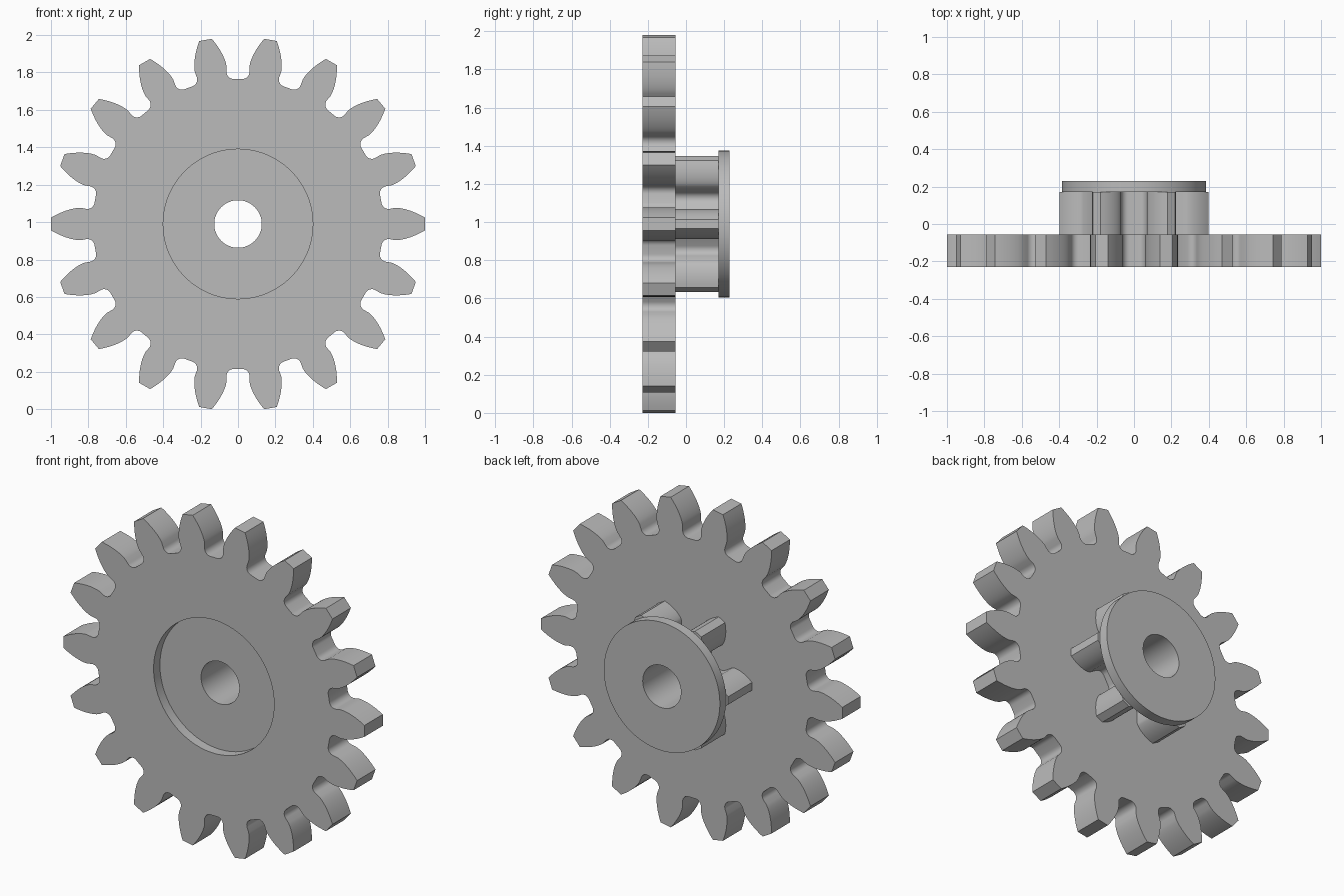
import bpy, bmesh, math
from math import sin, cos, tan, acos, pi

cube = bpy.data.objects.get("Cube")
if cube:
    bpy.data.objects.remove(cube)

MODULE, CENTRE_Z = 0.1, 0.99
FRONT, RECESS, GEAR_BACK, PINION_BACK, BACK = -0.229, -0.169, -0.055, 0.17, 0.229

grey = bpy.data.materials.new("plain grey")
grey.use_nodes = True
grey.diffuse_color = (0.5, 0.5, 0.5, 1)
grey.node_tree.nodes["Principled BSDF"].inputs["Base Color"].default_value = (0.5, 0.5, 0.5, 1)


def circle(radius, count=96):
    return [(radius * cos(2 * pi * i / count), radius * sin(2 * pi * i / count))
            for i in range(count)]


def involute(angle):
    return tan(angle) - angle


def gear_outline(teeth, fillet=0.038, steps=8):
    """Involute outline with 20 degree pressure angle and rounded roots."""
    pitch = MODULE * teeth / 2
    base, tip, root = pitch * cos(pi / 9), pitch + MODULE, pitch - 1.25 * MODULE
    side = []
    # flank of one gap, from the tip down to the base circle
    for i in range(steps + 1):
        r = tip + (base - tip) * i / steps
        half_tooth = pi / (2 * teeth) + involute(pi / 9) - involute(acos(min(1, base / r)))
        a = pi / teeth - half_tooth
        side.append((r * cos(a), r * sin(a)))
    # rounded corner at the root
    h = side[-1][1]
    for i in range(steps + 1):
        a = pi / 2 * (1 + i / steps)
        side.append((root + fillet + fillet * cos(a), h - fillet + fillet * sin(a)))
    gap = [(x, -y) for x, y in side] + side[::-1]
    outline = []
    for k in range(teeth):
        t = (2 * k + 1) * pi / teeth
        outline += [(x * cos(t) - y * sin(t), x * sin(t) + y * cos(t)) for x, y in gap]
    return outline


def build(name, walls, caps):
    """Walls are (loop, y0, y1); caps are (outer loop, inner loop, y)."""
    bm = bmesh.new()

    def ring(loop, y):
        verts = [bm.verts.new((x, y, z + CENTRE_Z)) for x, z in loop]
        return verts, [bm.edges.new((verts[i - 1], verts[i])) for i in range(len(verts))]

    for loop, y0, y1 in walls:
        a, b = ring(loop, y0)[0], ring(loop, y1)[0]
        for i in range(len(a)):
            bm.faces.new((a[i - 1], a[i], b[i], b[i - 1]))
    for outer, inner, y in caps:
        edges = ring(outer, y)[1] + ring(inner, y)[1]
        bmesh.ops.triangle_fill(bm, edges=edges, use_beauty=True, normal=(0, 1, 0))
    bmesh.ops.remove_doubles(bm, verts=bm.verts, dist=0.00005)
    bmesh.ops.recalc_face_normals(bm, faces=bm.faces)
    mesh = bpy.data.meshes.new(name)
    bm.to_mesh(mesh)
    bm.free()
    mesh.materials.append(grey)
    obj = bpy.data.objects.new(name, mesh)
    bpy.context.collection.objects.link(obj)
    bpy.ops.object.select_all(action='DESELECT')
    obj.select_set(True)
    bpy.context.view_layer.objects.active = obj
    bpy.ops.object.shade_smooth_by_angle(angle=math.radians(30))


big, small = gear_outline(18), gear_outline(6)
bore, recess, flange = circle(0.127, 64), circle(0.4), circle(0.385)

# large gear with a shallow round recess in its front
build("large_gear",
      [(big, FRONT, GEAR_BACK), (recess, FRONT, RECESS), (bore, RECESS, GEAR_BACK)],
      [(big, recess, FRONT), (recess, bore, RECESS), (big, bore, GEAR_BACK)])

# small gear behind it
build("small_gear",
      [(small, GEAR_BACK, PINION_BACK), (bore, GEAR_BACK, PINION_BACK)],
      [(small, bore, GEAR_BACK), (small, bore, PINION_BACK)])

# round end flange
build("end_flange",
      [(flange, PINION_BACK, BACK), (bore, PINION_BACK, BACK)],
      [(flange, bore, PINION_BACK), (flange, bore, BACK)])
